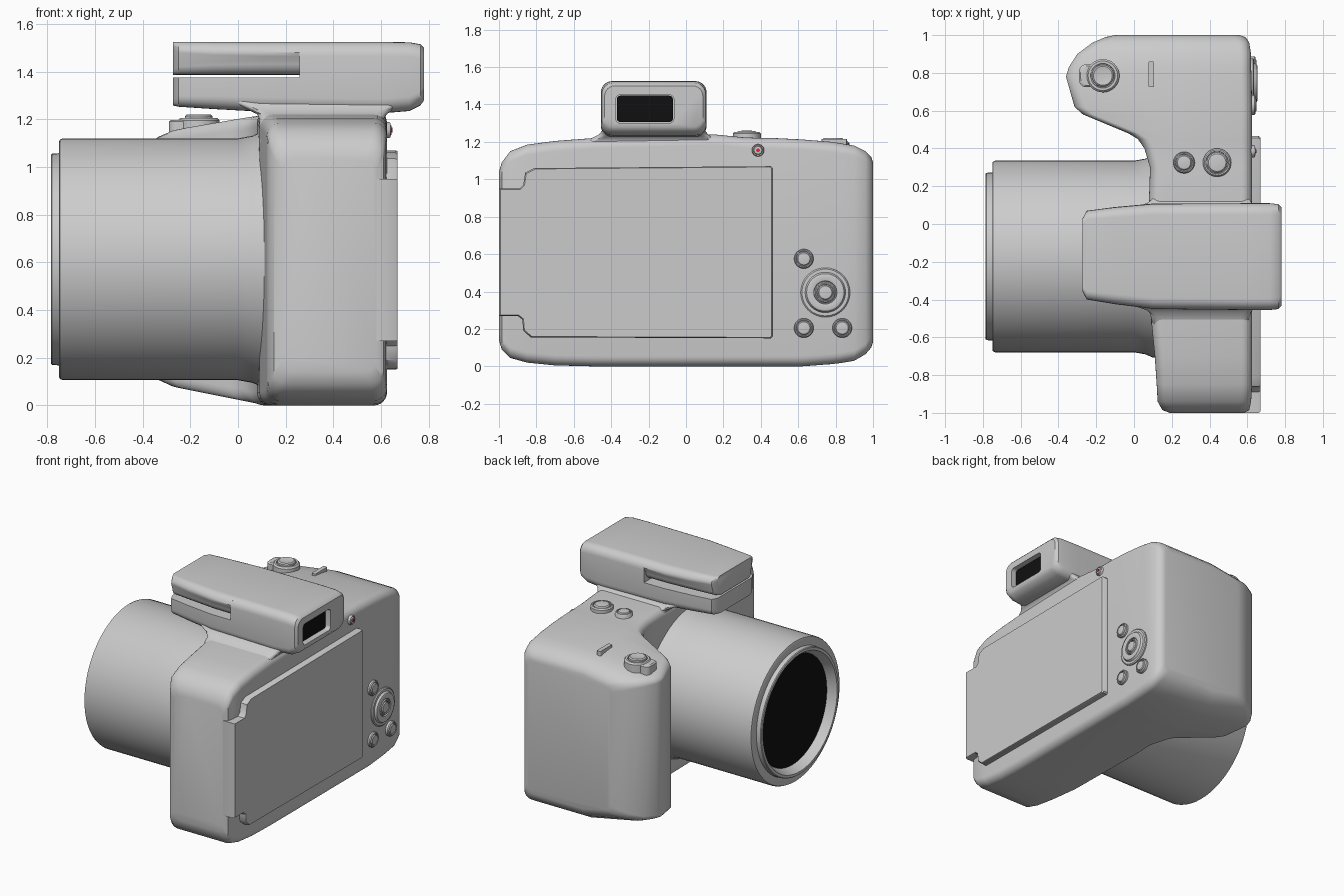
import bpy, bmesh
from math import cos, sin, pi
from mathutils import Vector

if "Cube" in bpy.data.objects:
    bpy.data.objects.remove(bpy.data.objects["Cube"])


def loft(name, rings, color=None):
    """Skin a list of equal-length point rings and cap both ends."""
    bm = bmesh.new()
    vs = [[bm.verts.new(p) for p in ring] for ring in rings]
    n = len(rings[0])
    for a, b in zip(vs, vs[1:]):
        for i in range(n):
            j = (i + 1) % n
            bm.faces.new((a[i], a[j], b[j], b[i]))
    bm.faces.new(vs[0])
    bm.faces.new(vs[-1])
    bmesh.ops.recalc_face_normals(bm, faces=bm.faces)
    me = bpy.data.meshes.new(name)
    bm.to_mesh(me)
    bm.free()
    ob = bpy.data.objects.new(name, me)
    bpy.context.collection.objects.link(ob)
    if color:
        mat = bpy.data.materials.new(name + "_colour")
        mat.diffuse_color = color
        mat.use_nodes = True
        mat.node_tree.nodes["Principled BSDF"].inputs["Base Color"].default_value = mat.diffuse_color
        me.materials.append(mat)
    return ob


def rrect(a0, a1, b0, b1, r, n=6):
    """Rounded rectangle as 2D points."""
    pts = []
    for k, (a, b) in enumerate(((a1 - r, b1 - r), (a0 + r, b1 - r), (a0 + r, b0 + r), (a1 - r, b0 + r))):
        for i in range(n + 1):
            t = (k + i / n) * pi / 2
            pts.append((a + r * cos(t), b + r * sin(t)))
    return pts


def revolve(name, origin, axis, profile, seg=32, color=None):
    """Turn (height, radius) pairs around an axis."""
    w = Vector(axis)
    u = Vector((0, 1, 0))
    v = w.cross(u)
    o = Vector(origin)
    rings = [[o + w * h + (u * cos(2 * pi * i / seg) + v * sin(2 * pi * i / seg)) * r
              for i in range(seg)] for h, r in profile]
    return loft(name, rings, color)


def cut(ob, cutter):
    m = ob.modifiers.new("cut", 'BOOLEAN')
    m.operation = 'DIFFERENCE'
    m.solver = 'EXACT'
    m.object = cutter
    bpy.context.view_layer.objects.active = ob
    bpy.ops.object.modifier_apply(modifier=m.name)
    bpy.data.objects.remove(cutter)


BLACK = (0.005, 0.005, 0.005, 1)
RED = (0.8, 0.02, 0.03, 1)

# Body with grip: cross-sections along y (y, x front, x back, z bottom, z top)
body = [(-1.0, .19, .58, .14, 1.04), (-.985, .15, .61, .09, 1.09), (-.94, .125, .62, .045, 1.15),
        (-.85, .12, .625, .02, 1.185), (-.7, .11, .625, .005, 1.205), (-.5, .09, .625, 0, 1.22),
        (.15, .08, .625, 0, 1.24), (.3, .085, .625, 0, 1.225), (.4, .055, .625, 0, 1.22),
        (.45, .02, .625, 0, 1.22), (.48, -.03, .625, 0, 1.22), (.58, -.27, .625, 0, 1.215),
        (.62, -.315, .625, 0, 1.213), (.78, -.36, .622, .012, 1.2), (.83, -.345, .62, .018, 1.192),
        (.9, -.3, .62, .03, 1.18), (.96, -.22, .61, .065, 1.15), (.99, -.15, .59, .1, 1.12),
        (1.0, -.1, .56, .13, 1.09)]
rings = []
for y, xf, xb, zb, zt in body:
    pts = rrect(xf, xb, zb, zt, .055)
    knee = max(.12, xf + .1)
    pts.insert(7, (knee, zt))
    pts.insert(22, (knee, zb))
    ring = []
    for x, z in pts:
        d = max(0, knee - x) if xf < .05 else 0
        mid = (zb + zt) / 2
        f = (z - mid) / (zt - mid)          # slope only near top and bottom
        z -= d * (.15 * max(0, f) ** 3 - .2 * max(0, -f) ** 3)
        ring.append((x, y, z))
    rings.append(ring)
loft("body", rings)

# Lens barrel and glass
lens = (0, -.172, .613)
revolve("lens_barrel", lens, (-1, 0, 0),
        [(-.2, .535), (-.1, .535), (-.06, .518), (0, .507), (.735, .507), (.747, .502), (.75, .495),
         (.75, .445), (.78, .443), (.785, .438), (.785, .42), (.72, .39)], 64)
revolve("lens_glass", lens, (-1, 0, 0), [(.70, .386), (.726, .388)], 64, BLACK)

# Viewfinder housing: sections along x (x, y0, y1, z0, z1, r)
head = loft("viewfinder_housing", [[(x, a, b) for a, b in rrect(y0, y1, z0, z1, r)] for x, y0, y1, z0, z1, r in (
    (-.272, -.36, .03, 1.258, 1.523, .03), (-.25, -.4, .07, 1.253, 1.525, .045),
    (-.1, -.425, .09, 1.243, 1.525, .055), (.1, -.45, .108, 1.232, 1.525, .06),
    (.6, -.455, .11, 1.225, 1.525, .06), (.72, -.455, .11, 1.235, 1.523, .06),
    (.765, -.45, .105, 1.258, 1.515, .06), (.78, -.435, .09, 1.28, 1.5, .055))])
cut(head, loft("flash_cutter", [[(x, a, b) for a, b in rrect(-.7, .4, 1.375, 1.7, .01)] for x in (-.5, .257)]))
cut(head, loft("eyepiece_cutter", [[(x, a, b) for a, b in rrect(-.375, -.065, 1.3, 1.452, .025)] for x in (.735, .9)]))
loft("eyepiece_window", [[(x, a, b) for a, b in rrect(-.37, -.07, 1.306, 1.447, .02)] for x in (.72, .745)], BLACK)

# Pop-up flash flap, narrower toward its lower edge
rings = []
for x, y0, y1, r in ((-.272, -.36, .03, .03), (-.25, -.4, .07, .045), (-.1, -.425, .09, .055),
                     (.1, -.45, .108, .06), (.262, -.452, .109, .06)):
    rings.append([(x, -.17 + (a + .17) * (1 - .07 * min(1, max(0, (1.475 - b) / .03))), b)
                  for a, b in rrect(y0, y1, 1.387, 1.525, r)])
loft("flash_flap", rings)

# Flared neck between body and housing, stacked along z
loft("neck", [[(a, b, z) for a, b in rrect(x0, x1, y0, y1, .06)] for z, x0, x1, y0, y1 in (
    (1.1, .09, .61, -.58, .24), (1.2, .09, .61, -.55, .2), (1.222, .08, .625, -.5, .15),
    (1.24, .04, .65, -.465, .118), (1.27, -.03, .7, -.44, .095), (1.3, -.05, .72, -.42, .08))])

# Folding screen with hinge tab
outline = [(-1, .27), (-.9, .27), (-.875, .25), (-.87, .19), (-.83, .155), (.455, .15), (.465, .16), (.465, 1.06),
           (.455, 1.07), (-.81, 1.06), (-.86, 1.035), (-.87, .97), (-.89, .95), (-1, .95)]
loft("screen", [[(x, -.2675 + (y + .2675) * s, .61 + (z - .61) * s) for y, z in outline]
                for x, s in ((.58, 1), (.66, 1), (.67, .99))])

# Buttons: raised rim with an inner domed cap


def button(name, origin, axis, r, h):
    revolve(name + "_rim", origin, axis, [(-.06, r), (h * .7, r), (h, r * .9), (h, r * .8), (h * .6, r * .78)])
    revolve(name + "_cap", origin, axis, [(-.06, r * .72), (h * .9, r * .72), (h * 1.15, r * .62), (h * 1.25, r * .3)])


BACK, UP = (1, 0, 0), (0, 0, 1)
for name, y, z in (("upper_button", .63, .575), ("lower_left_button", .63, .205), ("lower_right_button", .835, .205)):
    button(name, (.622, y, z), BACK, .052, .022)
revolve("control_dial", (.622, .745, .395), BACK,
        [(-.05, .132), (.008, .132), (.014, .125), (.014, .108), (.028, .1), (.032, .09), (.026, .062), (.015, .06)], 48)
button("dial_centre", (.625, .745, .395), BACK, .056, .024)
button("record_button", (.622, .385, 1.155), BACK, .033, .018)
revolve("record_dot", (.622, .385, 1.155), BACK, [(.0, .01), (.026, .01)], 16, RED)
button("small_top_button", (.265, .325, 1.224), UP, .057, .026)
button("large_top_button", (.44, .325, 1.224), UP, .075, .029)

# Shutter release with zoom lever, and power slider
revolve("shutter_collar", (-.165, .785, 1.1), UP, [(0, .088), (.095, .088), (.105, .078), (.105, .065), (.095, .063)])
revolve("shutter_cap", (-.165, .785, 1.1), UP, [(0, .058), (.113, .058), (.12, .05), (.116, .03)])
loft("zoom_lever", [[(a, b, z) for a, b in rrect(-.29 + i, -.165, .725 + i, .845 - i, .035)]
                    for z, i in ((1.1, 0), (1.19, 0), (1.198, .008))])
loft("power_slider", [[(a, b, z) for a, b in rrect(.077, .107, .725, .86, .006)] for z in (1.15, 1.215)])

# Smooth shading with crisp edges
for ob in bpy.data.objects:
    ob.select_set(True)
bpy.context.view_layer.objects.active = head
bpy.ops.object.shade_smooth_by_angle(angle=0.65)
